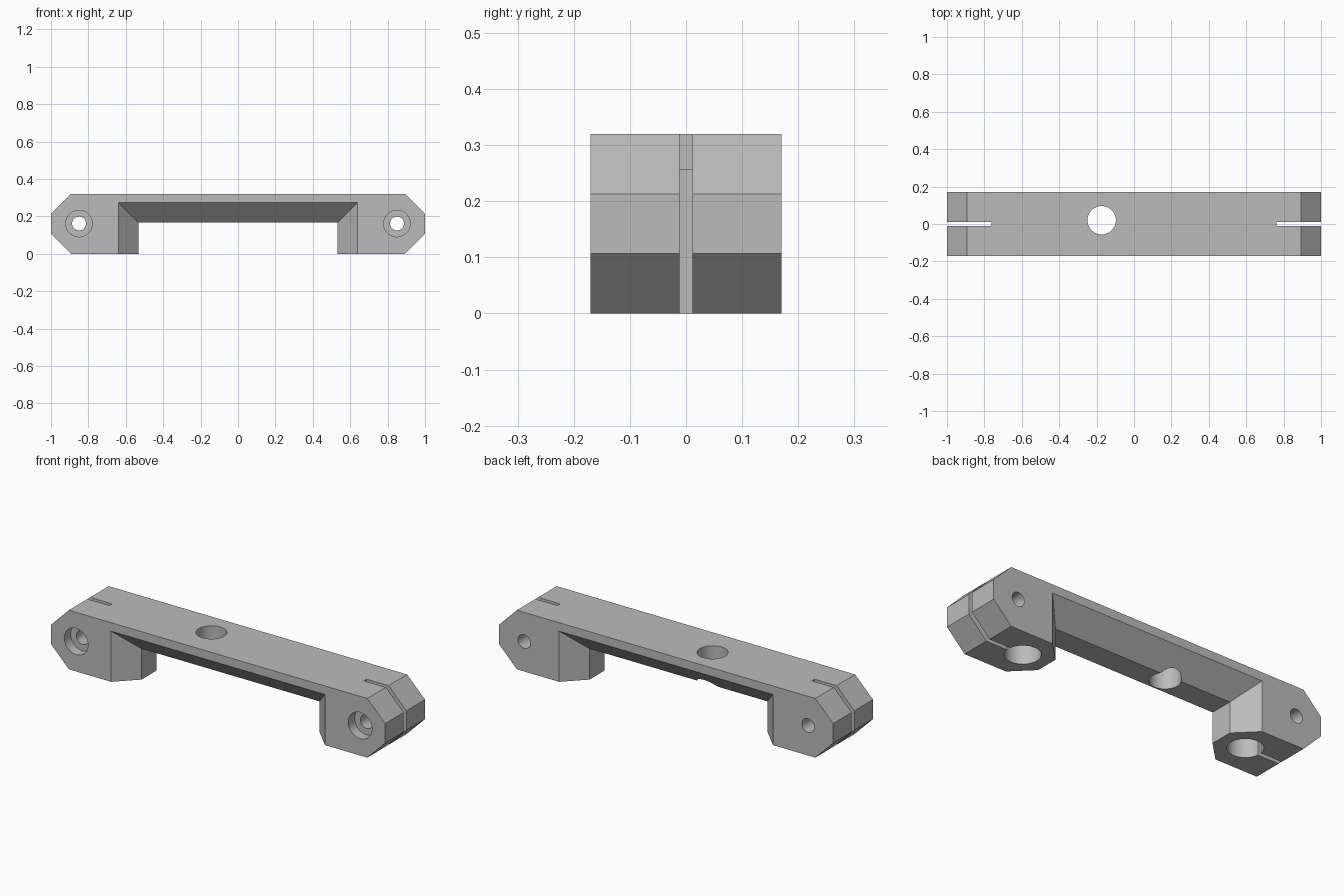
import bpy
import bmesh
from math import pi, radians
from mathutils import Matrix

if "Cube" in bpy.data.objects:
    bpy.data.objects.remove(bpy.data.objects["Cube"])

LENGTH, DEPTH, HEIGHT = 1.0, 0.17, 0.32    # half length, half depth, full height
BEVEL = 0.107

grey = bpy.data.materials.new("plain grey")
grey.use_nodes = True
colour = (0.5, 0.5, 0.5, 1)
grey.diffuse_color = colour
grey.node_tree.nodes["Principled BSDF"].inputs["Base Color"].default_value = colour


def finish(name, bm):
    """Turn a bmesh into a linked object with outward normals."""
    bmesh.ops.recalc_face_normals(bm, faces=bm.faces)
    mesh = bpy.data.meshes.new(name)
    bm.to_mesh(mesh)
    bm.free()
    mesh.materials.append(grey)
    obj = bpy.data.objects.new(name, mesh)
    bpy.context.collection.objects.link(obj)
    return obj


def loft(name, sections):
    """Skin equal-sized loops of points and cap both ends."""
    bm = bmesh.new()
    rings = [[bm.verts.new(p) for p in s] for s in sections]
    for a, b in zip(rings, rings[1:]):
        for i in range(len(a)):
            j = (i + 1) % len(a)
            bm.faces.new((a[i], a[j], b[j], b[i]))
    bm.faces.new(rings[0])
    bm.faces.new(rings[-1])
    return finish(name, bm)


def cylinder(name, radius, low, high, x, y=0, z=0, along_y=False):
    """Cylinder from low to high along z, or along y."""
    bm = bmesh.new()
    bmesh.ops.create_cone(bm, cap_ends=True, segments=64, radius1=radius,
                          radius2=radius, depth=high - low)
    mid = (low + high) / 2
    if along_y:
        place = Matrix.Translation((x, mid, z)) @ Matrix.Rotation(pi / 2, 4, "X")
    else:
        place = Matrix.Translation((x, y, mid))
    bmesh.ops.transform(bm, matrix=place, verts=bm.verts)
    return finish(name, bm)


def box(name, x1, x2, half_y, z1, z2):
    return loft(name, [[(x, -half_y, z1), (x, half_y, z1), (x, half_y, z2), (x, -half_y, z2)]
                       for x in (x1, x2)])


# Main bar with clipped ends
half = [(LENGTH - BEVEL, 0), (LENGTH, BEVEL), (LENGTH, HEIGHT - BEVEL), (LENGTH - BEVEL, HEIGHT)]
outline = half + [(-x, z) for x, z in reversed(half)]
body = loft("clamp_bridge", [[(x, y, z) for x, z in outline] for y in (-DEPTH, DEPTH)])

# Opening between the legs, flared towards the front and back
cutters = []
sections = []
waist = DEPTH - BEVEL
for y in (-0.19, -waist, waist, 0.19):
    flare = abs(y) - waist
    w, top = 0.533 + flare, 0.167 + flare
    sections.append([(-w, y, -0.1), (w, y, -0.1), (w, y, top), (-w, y, top)])
cutters.append(loft("opening_cutter", sections))

# Off-centre hole through the beam
cutters.append(cylinder("beam_hole_cutter", 0.076, 0.1, 0.4, -0.173, 0.02))

# Rod socket, clamping slot and counterbored screw hole in each leg
for side in (-1, 1):
    cutters += [
        cylinder("socket_cutter", 0.087, -0.1, 0.257, side * 0.68),
        box("slot_cutter", side * 0.762, side * 1.1, 0.0115, -0.1, 0.4),
        cylinder("screw_hole_cutter", 0.037, -0.3, 0.3, side * 0.85, z=0.162, along_y=True),
        cylinder("counterbore_cutter", 0.071, -0.3, -0.115, side * 0.85, z=0.162, along_y=True),
    ]

bpy.ops.object.select_all(action="DESELECT")
body.select_set(True)
bpy.context.view_layer.objects.active = body
for cutter in cutters:
    cutter.hide_render = True
    mod = body.modifiers.new(cutter.name, "BOOLEAN")
    mod.operation = "DIFFERENCE"
    mod.solver = "EXACT"
    mod.object = cutter
    bpy.ops.object.modifier_apply(modifier=mod.name)
    bpy.data.objects.remove(cutter)

bpy.ops.object.shade_smooth_by_angle(angle=radians(30))
